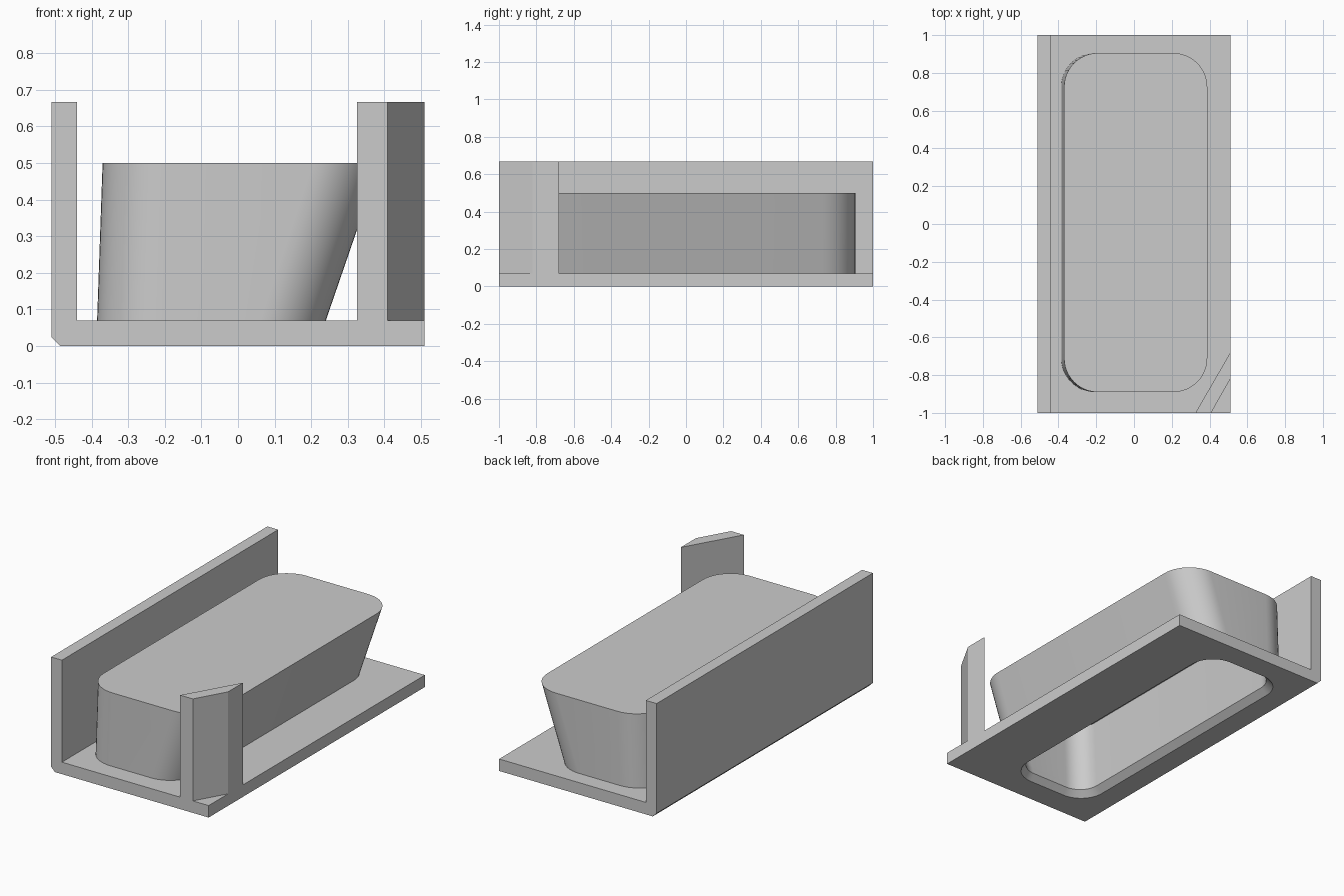
import bpy, bmesh, math

if "Cube" in bpy.data.objects:
    bpy.data.objects.remove(bpy.data.objects["Cube"], do_unlink=True)

# One plain grey for every part
GREY = (0.6, 0.6, 0.6, 1)
grey = bpy.data.materials.new("plain grey")
grey.use_nodes = True
grey.diffuse_color = GREY
grey.node_tree.nodes["Principled BSDF"].inputs["Base Color"].default_value = GREY


def rounded_rect(x0, x1, y0, y1, r, z, steps=12):
    """Ring of points around a rectangle with round corners."""
    corners = [(x1 - r, y1 - r), (x0 + r, y1 - r), (x0 + r, y0 + r), (x1 - r, y0 + r)]
    ring = []
    for i, (cx, cy) in enumerate(corners):
        for s in range(steps + 1):
            a = (i + s / steps) * math.pi / 2
            ring.append((cx + r * math.cos(a), cy + r * math.sin(a), z))
    return ring


def loft(name, rings):
    """Closed solid through a stack of matching rings."""
    bm = bmesh.new()
    loops = [[bm.verts.new(p) for p in ring] for ring in rings]
    for low, high in zip(loops, loops[1:]):
        for i in range(len(low)):
            j = (i + 1) % len(low)
            bm.faces.new((low[i], low[j], high[j], high[i]))
    bm.faces.new(loops[0])
    bm.faces.new(loops[-1])
    bmesh.ops.recalc_face_normals(bm, faces=bm.faces)
    mesh = bpy.data.meshes.new(name)
    bm.to_mesh(mesh)
    bm.free()
    mesh.materials.append(grey)
    obj = bpy.data.objects.new(name, mesh)
    bpy.context.collection.objects.link(obj)
    return obj


def activate(obj):
    bpy.ops.object.select_all(action='DESELECT')
    obj.select_set(True)
    bpy.context.view_layer.objects.active = obj


def cut(obj, cutter):
    mod = obj.modifiers.new("hollow", 'BOOLEAN')
    mod.operation = 'DIFFERENCE'
    mod.solver = 'EXACT'
    mod.object = cutter
    activate(obj)
    bpy.ops.object.modifier_apply(modifier=mod.name)


FLOOR, TOP = 0.07, 0.667

# Floor plate and long side wall: an L profile with a bevelled lower edge
profile = [(-0.485, 0), (0.51, 0), (0.51, FLOOR), (-0.44, FLOOR),
           (-0.44, TOP), (-0.51, TOP), (-0.51, 0.025)]
tray = loft("floor_and_side_wall", [[(x, y, z) for x, z in profile] for y in (-1, 1)])

# Diagonal post across the front left corner
footprint = [(0.325, -1), (0.408, -1), (0.51, -0.82), (0.51, -0.68)]
loft("corner_post", [[(x, y, z) for x, y in footprint] for z in (FLOOR, TOP)])

# Leaning block with round corners
block = loft("leaning_block", [
    rounded_rect(-0.385, 0.24, -0.89, 0.905, 0.18, FLOOR),
    rounded_rect(-0.37, 0.388, -0.89, 0.905, 0.18, 0.5)])

# Thick-walled hollow inside the block, opening through the floor with a bevelled rim
cavity = loft("cavity_cutter", [
    rounded_rect(-0.376, 0.201, -0.871, 0.886, 0.17, -0.02),
    rounded_rect(-0.356, 0.181, -0.851, 0.866, 0.15, 0),
    rounded_rect(-0.318, 0.155, -0.82, 0.835, 0.12, 0.035),
    rounded_rect(-0.302, 0.293, -0.82, 0.835, 0.12, 0.43)])
cavity.hide_render = True
cut(tray, cavity)
cut(block, cavity)
bpy.data.objects.remove(cavity, do_unlink=True)

for part in (block, tray):
    activate(part)
    bpy.ops.object.shade_smooth_by_angle(angle=math.radians(25))
